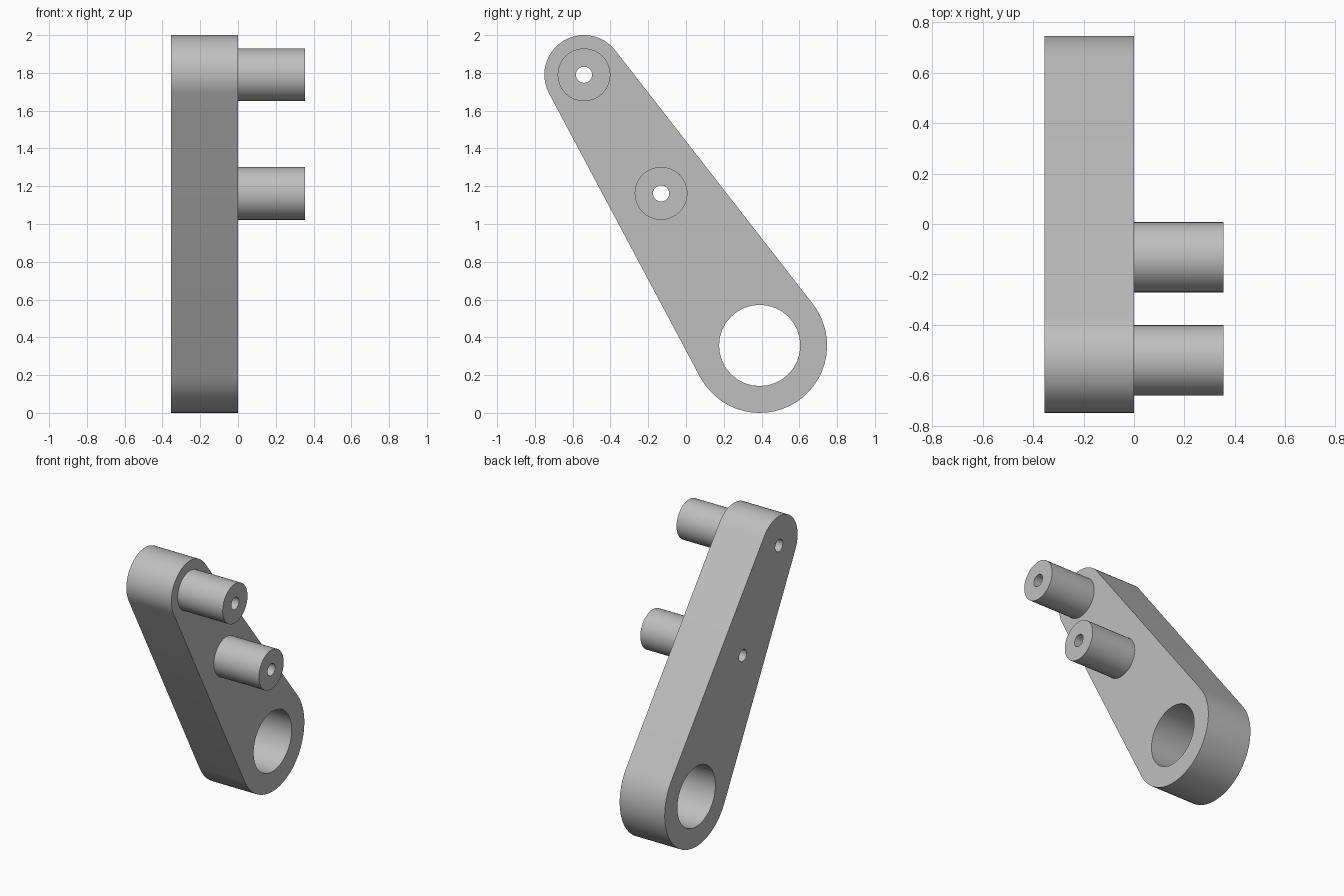
import bpy
import bmesh
from math import acos, atan2, cos, sin, pi, hypot, radians

cube = bpy.data.objects.get("Cube")
if cube:
    bpy.data.objects.remove(cube, do_unlink=True)

# Main dimensions: centres are (y, z)
THICK = 0.355
BIG, BIG_R, BORE_R = (0.39, 0.357), 0.357, 0.215
TIP, TIP_R = (-0.54, 1.79), 0.21
MID = (-0.132, 1.162)
PEG_R, PIN_R = 0.14, 0.043

grey = bpy.data.materials.new("light_grey")
grey.use_nodes = True
grey.diffuse_color = (0.52, 0.52, 0.52, 1)
grey.node_tree.nodes["Principled BSDF"].inputs["Base Color"].default_value = grey.diffuse_color


def arc(centre, radius, start, end, steps):
    angles = [start + (end - start) * i / steps for i in range(steps + 1)]
    return [(centre[0] + radius * cos(a), centre[1] + radius * sin(a)) for a in angles]


def circle(centre, radius, steps):
    return arc(centre, radius, 0, 2 * pi, steps)[:-1]


def prism(name, outline, x0, x1):
    """Extrude a closed (y, z) outline along x."""
    bm = bmesh.new()
    face = bm.faces.new([bm.verts.new((x0, y, z)) for y, z in outline])
    ext = bmesh.ops.extrude_face_region(bm, geom=[face], use_keep_orig=True)
    top = [v for v in ext["geom"] if isinstance(v, bmesh.types.BMVert)]
    bmesh.ops.translate(bm, verts=top, vec=(x1 - x0, 0, 0))
    bmesh.ops.recalc_face_normals(bm, faces=bm.faces)
    mesh = bpy.data.meshes.new(name)
    bm.to_mesh(mesh)
    bm.free()
    mesh.materials.append(grey)
    obj = bpy.data.objects.new(name, mesh)
    bpy.context.collection.objects.link(obj)
    return obj


def activate(obj):
    bpy.ops.object.select_all(action='DESELECT')
    obj.select_set(True)
    bpy.context.view_layer.objects.active = obj


def drill(obj, centre, radius, steps):
    """Cut a round through hole along x."""
    cutter = prism("hole_cutter", circle(centre, radius, steps), -1, 1)
    cutter.hide_render = True
    mod = obj.modifiers.new("hole", 'BOOLEAN')
    mod.operation = 'DIFFERENCE'
    mod.solver = 'EXACT'
    mod.object = cutter
    activate(obj)
    bpy.ops.object.modifier_apply(modifier=mod.name)
    bpy.data.objects.remove(cutter, do_unlink=True)


def smooth(obj):
    activate(obj)
    bpy.ops.object.shade_smooth_by_angle(angle=radians(30))


# Tapered arm: two end arcs joined by their common tangents
dy, dz = TIP[0] - BIG[0], TIP[1] - BIG[1]
axis = atan2(dz, dy)
spread = acos((BIG_R - TIP_R) / hypot(dy, dz))
outline = arc(TIP, TIP_R, axis - spread, axis + spread, 24)
outline += arc(BIG, BIG_R, axis + spread, axis - spread + 2 * pi, 28)
arm = prism("arm", outline, -THICK, 0)
drill(arm, BIG, BORE_R, 32)

# Hollow pegs, with their pin holes carried on through the arm
for name, centre in (("upper_peg", TIP), ("middle_peg", MID)):
    peg = prism(name, circle(centre, PEG_R, 32), 0, THICK)
    for part in (arm, peg):
        drill(part, centre, PIN_R, 24)
    smooth(peg)
smooth(arm)
